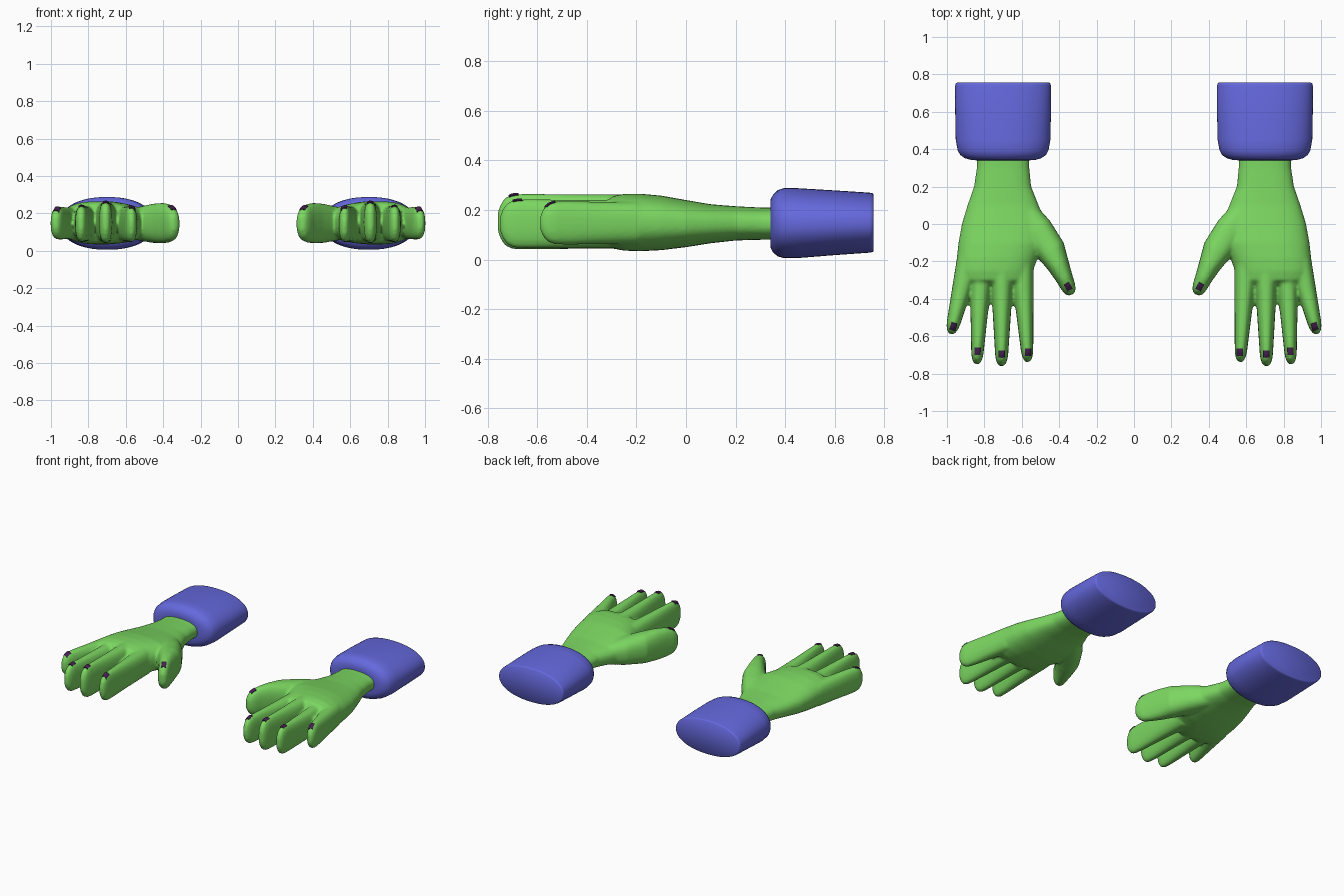
import bpy, bmesh, math
from mathutils import Vector, Matrix

cube = bpy.data.objects.get("Cube")
if cube:
    bpy.data.objects.remove(cube, do_unlink=True)


def material(name, rgb):
    m = bpy.data.materials.new(name)
    m.use_nodes = True
    m.diffuse_color = (*rgb, 1)
    m.node_tree.nodes["Principled BSDF"].inputs["Base Color"].default_value = (*rgb, 1)
    return m


GREEN = material("green skin", (0.2, 0.68, 0.12))
BLUE = material("blue cloth", (0.13, 0.14, 0.72))
PURPLE = material("dark purple nail", (0.06, 0.015, 0.08))


def new_object(name, bm, mat):
    bmesh.ops.recalc_face_normals(bm, faces=bm.faces)
    mesh = bpy.data.meshes.new(name)
    bm.to_mesh(mesh)
    bm.free()
    mesh.materials.append(mat)
    ob = bpy.data.objects.new(name, mesh)
    bpy.context.collection.objects.link(ob)
    return ob


def loft(bm, sections, power=2.0, sides=40, straight=False):
    """Skin upright rings (x, y, half width, z low, z high) along a path."""
    rings = []
    pts = [Vector((s[0], s[1], 0)) for s in sections]
    for i, (x, y, half, low, high) in enumerate(sections):
        run = pts[min(i + 1, len(pts) - 1)] - pts[max(i - 1, 0)]
        side = Vector((1, 0, 0)) if straight else Vector((-run.y, run.x, 0)).normalized()
        ring = []
        for k in range(sides):
            a = math.tau * k / sides
            c, s = math.cos(a), math.sin(a)
            u = math.copysign(abs(c) ** (2 / power), c) * half
            v = math.copysign(abs(s) ** (2 / power), s) * (high - low) / 2
            ring.append(bm.verts.new(pts[i] + side * u + Vector((0, 0, (low + high) / 2 + v))))
        rings.append(ring)
    for a, b in zip(rings, rings[1:]):
        for k in range(sides):
            n = (k + 1) % sides
            bm.faces.new((a[k], a[n], b[n], b[k]))
    bm.faces.new(rings[0])
    bm.faces.new(rings[-1])


def digit(bm, base, tip, w0, w1, low, high):
    """Tall narrow finger with a rounded end."""
    base, tip = Vector(base), Vector(tip)
    mid = (low + high) / 2
    length = (tip - base).length
    rows = []
    # distance back from the tip, width factor, height factor
    for back, wf, hf in ((length, 1, 0.97), (length * 0.6, 1, 0.97), (0.12, 1, 1),
                         (0.06, 1, 0.98), (0.03, 0.9, 0.86), (0.01, 0.65, 0.6), (0, 0.35, 0.3)):
        p = tip + (base - tip) * back / length
        w = (w1 + (w0 - w1) * back / length) * wf
        h = (high - low) / 2 * hf
        rows.append((p.x, p.y, w, mid - h, mid + h))
    loft(bm, rows, 2.4)


# Outline of the palm and wrist: left edge, right edge, y, bottom, top
PALM = [(0.56, 0.84, 0.40, 0.08, 0.21), (0.56, 0.84, 0.30, 0.08, 0.21),
        (0.55, 0.855, 0.20, 0.077, 0.215), (0.51, 0.89, 0.10, 0.066, 0.223),
        (0.47, 0.92, 0.0, 0.05, 0.24), (0.475, 0.938, -0.10, 0.038, 0.258),
        (0.515, 0.947, -0.18, 0.034, 0.265), (0.54, 0.95, -0.25, 0.036, 0.265),
        (0.55, 0.94, -0.30, 0.046, 0.255), (0.56, 0.92, -0.325, 0.08, 0.22)]

# Finger: base, tip, base half width, tip half width, bottom, top
DIGITS = {
    "index": ((0.6, -0.2), (0.568, -0.738), 0.064, 0.029, 0.045, 0.242),
    "middle": ((0.705, -0.2), (0.708, -0.76), 0.066, 0.031, 0.04, 0.266),
    "ring": ((0.815, -0.2), (0.84, -0.75), 0.064, 0.029, 0.045, 0.244),
    "little": ((0.885, -0.2), (0.979, -0.588), 0.064, 0.032, 0.06, 0.236),
}

# Cuff: y, half width, bottom, top
CUFF = [(0.34, 0.13, 0.07, 0.225), (0.342, 0.17, 0.045, 0.245), (0.352, 0.205, 0.028, 0.262),
        (0.37, 0.23, 0.013, 0.28), (0.395, 0.243, 0.006, 0.288), (0.45, 0.253, 0.006, 0.288),
        (0.6, 0.256, 0.018, 0.279), (0.74, 0.256, 0.028, 0.27), (0.752, 0.253, 0.03, 0.268),
        (0.756, 0.246, 0.034, 0.264)]

# Nails: x, y, heading of the digit
NAILS = {"index": (0.566, -0.685, 0.0), "middle": (0.707, -0.695, 0.0),
         "ring": (0.836, -0.68, 0.04), "little": (0.966, -0.548, 0.28),
         "thumb": (0.352, -0.335, -0.5)}


def mirrored(bm, sign):
    bmesh.ops.scale(bm, vec=(sign, 1, 1), verts=bm.verts)
    return bm


for name, sign in (("left", 1), ("right", -1)):
    # Palm, fingers and thumb fused into one soft skin
    bm = bmesh.new()
    loft(bm, [((a + b) / 2, y, (b - a) / 2, lo, hi) for a, b, y, lo, hi in PALM],
         2.5, 64, straight=True)
    for spec in DIGITS.values():
        digit(bm, *spec)
    loft(bm, [(0.6, 0.08, 0.07, 0.075, 0.21), (0.52, -0.03, 0.085, 0.055, 0.235),
              (0.445, -0.14, 0.08, 0.042, 0.252), (0.405, -0.22, 0.06, 0.04, 0.256),
              (0.372, -0.29, 0.046, 0.045, 0.25), (0.352, -0.335, 0.04, 0.055, 0.235),
              (0.342, -0.36, 0.032, 0.075, 0.215), (0.335, -0.378, 0.018, 0.11, 0.18)], 2.4)
    hand = new_object(name + "_hand", mirrored(bm, sign), GREEN)
    fuse = hand.modifiers.new("fuse", "REMESH")
    fuse.mode = "VOXEL"
    fuse.voxel_size = 0.009
    fuse.use_smooth_shade = True
    soften = hand.modifiers.new("soften", "SMOOTH")
    soften.factor = 0.5
    soften.iterations = 6

    # Sleeve cuff
    bm = bmesh.new()
    loft(bm, [(0.7, y, w, lo, hi) for y, w, lo, hi in CUFF], 2.2, 64, straight=True)
    cuff = new_object(name + "_cuff", mirrored(bm, sign), BLUE)
    bpy.ops.object.select_all(action="DESELECT")
    cuff.select_set(True)
    bpy.context.view_layer.objects.active = cuff
    bpy.ops.object.shade_smooth_by_angle(angle=math.radians(50))

    # Nails: thin plates laid onto the skin
    for digit_name, (x, y, turn) in NAILS.items():
        bm = bmesh.new()
        bmesh.ops.create_grid(bm, x_segments=6, y_segments=6, size=0.5)
        bmesh.ops.transform(bm, verts=bm.verts, matrix=Matrix.Translation((x, y, 0.4))
                            @ Matrix.Rotation(turn, 4, "Z") @ Matrix.Diagonal((0.03, 0.038, 1, 1)))
        mirrored(bm, sign)
        nail = new_object(f"{name}_{digit_name}_nail", bm, PURPLE)
        lay = nail.modifiers.new("lay", "SHRINKWRAP")
        lay.target = hand
        lay.wrap_method = "PROJECT"
        lay.use_project_z = True
        lay.use_negative_direction = True
        lay.use_positive_direction = False
        lay.offset = 0.003
        plate = nail.modifiers.new("plate", "SOLIDIFY")
        plate.thickness = 0.006
        plate.offset = 0
